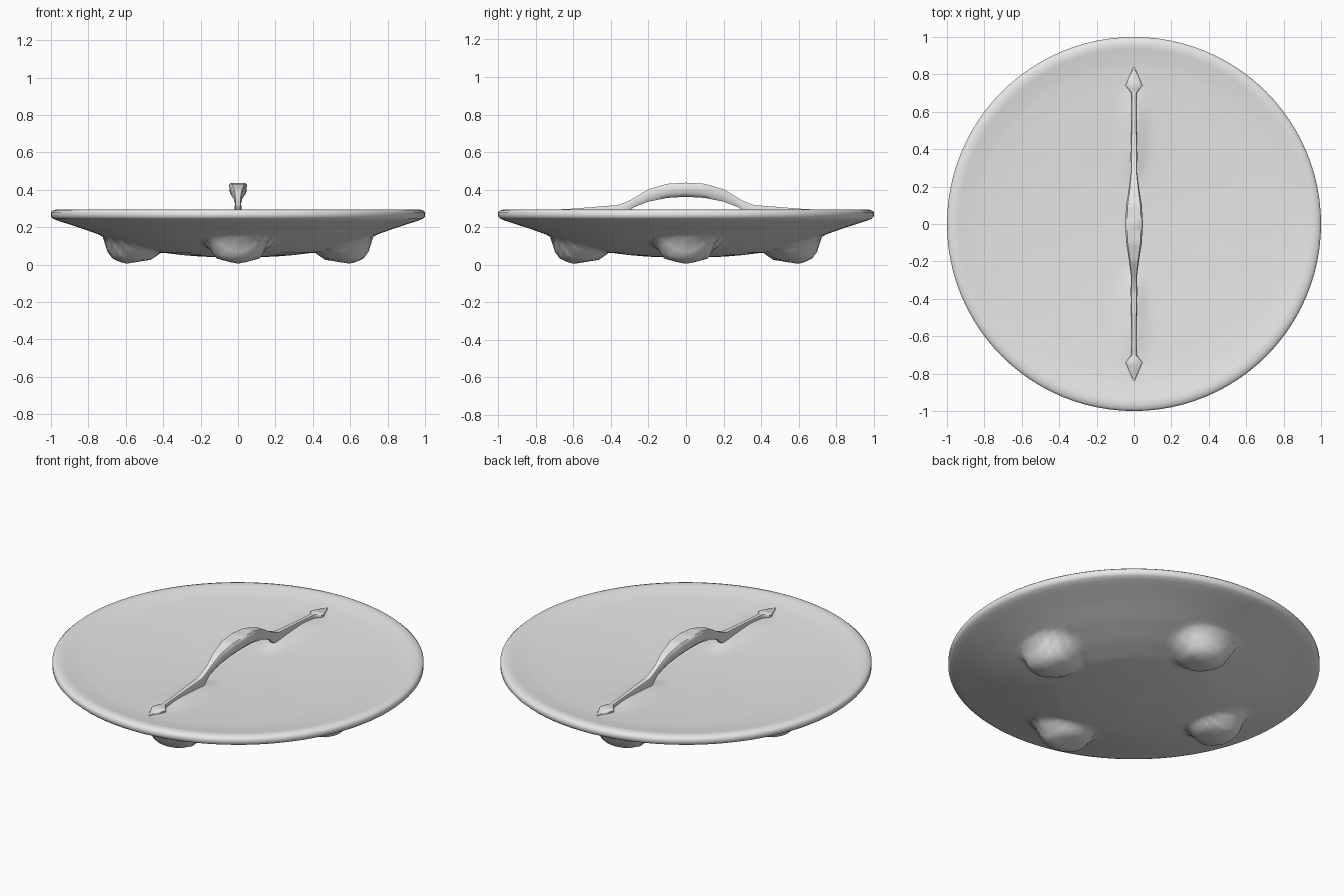
import bpy, bmesh, math
from math import cos, sin, pi, exp, hypot

cube = bpy.data.objects.get("Cube")
if cube:
    bpy.data.objects.remove(cube)

grey = bpy.data.materials.new("plain grey")
grey.use_nodes = True
grey.diffuse_color = (0.8, 0.8, 0.8, 1)
grey.node_tree.nodes["Principled BSDF"].inputs["Base Color"].default_value = (0.8, 0.8, 0.8, 1)

UNDER = [(0, .036), (.2, .043), (.3, .051), (.42, .066), (.55, .098), (.7, .145), (.82, .188), (.93, .224)]
RIM = [(.965, .235), (.988, .245), (1, .256), (1, .28), (.99, .289), (.97, .295), (.945, .294)]
TOP = [(0, .246), (.2, .248), (.35, .252), (.6, .263), (.75, .271), (.85, .279), (.93, .291)]
FOOT = [(0, 1), (.3, .9), (.7, .72), (.85, .4), (1, 0)]
SEGMENTS = 96


def lerp(table, t):
    """Linear lookup in a list of (position, value) pairs."""
    for (a, u), (b, v) in zip(table, table[1:]):
        if t <= b:
            return u + (v - u) * (t - a) / (b - a)
    return table[-1][1]


def under_height(x, y):
    """Shallow cone with four rounded feet pulled down out of it."""
    z = lerp(UNDER, hypot(x, y))
    for k in range(4):
        c, s = round(cos(k * pi / 2)), round(sin(k * pi / 2))
        out, side = x * c + y * s - .6, y * c - x * s
        q = hypot(out / (.125 if out > 0 else .19), side / .17)
        if q < 1:
            z += (.004 - z) * lerp(FOOT, q)
    return z


def top_height(x, y):
    """Dished lid that swells up to the ridge on both sides."""
    swell = exp(-(x / .055) ** 2 - ((abs(y) - .48) / .2) ** 4)
    return lerp(TOP, hypot(x, y)) + .025 * swell


def finish(name, bm, angle):
    bmesh.ops.recalc_face_normals(bm, faces=bm.faces)
    mesh = bpy.data.meshes.new(name)
    bm.to_mesh(mesh)
    bm.free()
    mesh.materials.append(grey)
    obj = bpy.data.objects.new(name, mesh)
    bpy.context.collection.objects.link(obj)
    bpy.ops.object.select_all(action='DESELECT')
    obj.select_set(True)
    bpy.context.view_layer.objects.active = obj
    bpy.ops.object.shade_smooth_by_angle(angle=math.radians(angle))


def skin(bm, rings):
    for a, b in zip(rings, rings[1:]):
        n = len(a)
        for i in range(n):
            bm.faces.new((a[i], a[(i + 1) % n], b[(i + 1) % n], b[i]))


# Saucer body: underside rings, rolled rim, then dished top rings
bm = bmesh.new()


def ring(radius, height):
    verts = []
    for i in range(SEGMENTS):
        x, y = radius * cos(2 * pi * i / SEGMENTS), radius * sin(2 * pi * i / SEGMENTS)
        verts.append(bm.verts.new((x, y, height(x, y))))
    return verts


steps = [.93 * i / 36 for i in range(1, 37)]
rings = [ring(r, under_height) for r in steps]
rings += [ring(r, lambda x, y, z=z: z) for r, z in RIM]
rings += [ring(r, top_height) for r in reversed(steps)]
skin(bm, rings)
for end, z in ((rings[0], UNDER[0][1]), (rings[-1], TOP[0][1])):
    hub = bm.verts.new((0, 0, z))
    for i in range(SEGMENTS):
        bm.faces.new((end[i], end[(i + 1) % SEGMENTS], hub))
finish("saucer_body", bm, 60)

# Arched handle that runs out into a thin ridge with pointed ends
CREST = [(0, .437), (.1, .431), (.2, .402), (.3, .342), (.36, .318), (.6, .299), (.72, .292), (.84, .28)]
BELLY = [(0, .362), (.1, .356), (.2, .336), (.28, .305), (.34, .25), (.84, .25)]
WIDTH = [(0, .048), (.1, .042), (.2, .026), (.28, .016), (.36, .018), (.6, .012), (.7, .014),
         (.74, .045), (.84, .003)]
bm = bmesh.new()
sections = []
for i in range(-42, 43):
    y = i * .02
    t = abs(y)
    top, low, w = lerp(CREST, t), lerp(BELLY, t), lerp(WIDTH, t)
    mid, half = (top + low) / 2, (top - low) / 2
    outline = [(.8, 1), (1, .7), (.9, -.5), (.5, -1)]
    outline += [(-u, v) for u, v in reversed(outline)]
    sections.append([bm.verts.new((u * w, y, mid + v * half)) for u, v in outline])
skin(bm, sections)
bm.faces.new(sections[0])
bm.faces.new(sections[-1])
finish("handle", bm, 50)
